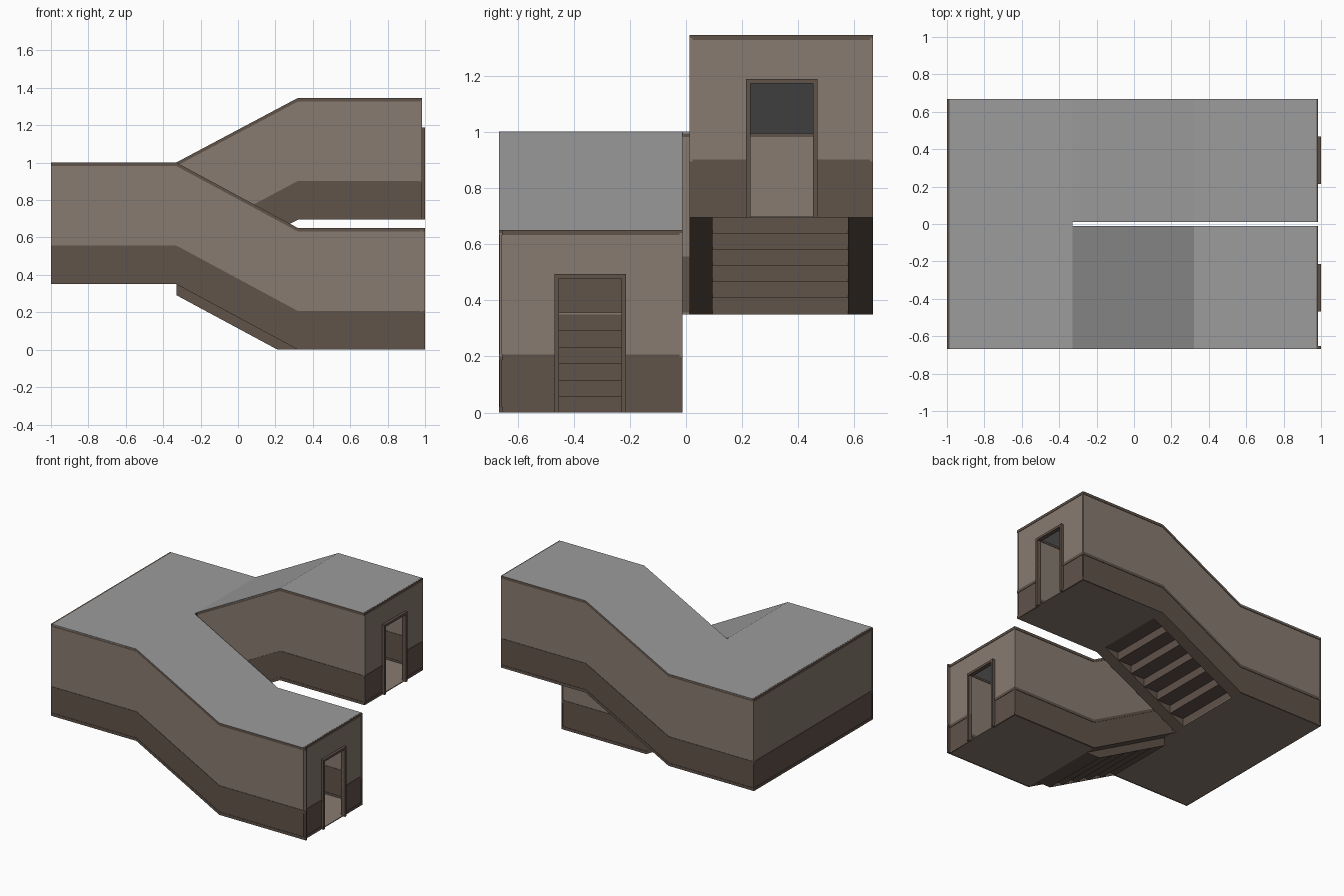
import bpy, bmesh

if "Cube" in bpy.data.objects:
    bpy.data.objects.remove(bpy.data.objects["Cube"])


def material(name, rgb):
    m = bpy.data.materials.new(name)
    lin = [((c / 255 + 0.055) / 1.055) ** 2.4 for c in rgb]
    m.diffuse_color = (*lin, 1)
    m.use_nodes = True
    m.node_tree.nodes["Principled BSDF"].inputs["Base Color"].default_value = m.diffuse_color
    return m


TAN = material("tan plaster", (136, 123, 112))
BROWN = material("dark brown panel", (97, 83, 74))
GREY = material("grey roof", (156, 156, 156))


def prism(name, profile, y0, y1, mat):
    """Extrude an xz profile from y0 to y1."""
    bm = bmesh.new()
    y0, y1 = min(y0, y1), max(y0, y1)
    face = bm.faces.new([bm.verts.new((x, y0, z)) for x, z in profile])
    out = bmesh.ops.extrude_face_region(bm, geom=[face])
    verts = [v for v in out["geom"] if isinstance(v, bmesh.types.BMVert)]
    bmesh.ops.translate(bm, verts=verts, vec=(0, y1 - y0, 0))
    bmesh.ops.recalc_face_normals(bm, faces=bm.faces)
    return finish(name, bm, mat)


def finish(name, bm, mat):
    me = bpy.data.meshes.new(name)
    bm.to_mesh(me)
    bm.free()
    me.materials.append(mat)
    ob = bpy.data.objects.new(name, me)
    bpy.context.collection.objects.link(ob)
    return ob


def band(name, path, d0, d1, y0, y1, mat):
    """Strip following a floor line, between two heights above it."""
    prism(name, [(x, z + d0) for x, z in path] +
          [(x, z + d1) for x, z in reversed(path)], y0, y1, mat)


def box(name, x0, x1, y0, y1, z0, z1, mat):
    prism(name, [(x0, z0), (x1, z0), (x1, z1), (x0, z1)], y0, y1, mat)


# Key dimensions
XA, XB, XE = -0.33, 0.32, 0.985      # stair start, stair end, wing end
MID, RISE, H = 0.35, 0.345, 0.65     # landing floor, flight rise, wall height
OUT, INN = 0.667, 0.012              # outer and inner wall planes
STEPS = 6
# wall layers: name, low, high, surface inset, material
LAYERS = [("wainscot", 0, 0.2, 0.003, BROWN), ("plaster", 0.2, H - 0.01, 0.003, TAN),
          ("base_trim", 0, 0.02, 0, BROWN), ("rail_trim", 0.187, 0.207, 0, BROWN),
          ("top_trim", H - 0.018, H, 0, BROWN)]

for side, s, rise, xend in (("lower", -1, -RISE + -0.005, 1.0), ("upper", 1, RISE, XE)):
    zf = MID + rise
    path = [(-1, MID), (XA, MID), (XB, zf), (xend, zf)]

    # Long outer wall and short inner wall of the wing
    for n, d0, d1, inset, mat in LAYERS:
        band(f"{side}_outer_{n}", path, d0, d1, s * (OUT - inset),
             s * (OUT - 0.014 + inset), mat)
        band(f"{side}_inner_{n}", [(XA, MID), (XB, zf), (XE, zf)], d0, d1,
             s * (INN + inset), s * (INN + 0.014 - inset), mat)

        # End wall pieces either side of the doorway
        for a, b in ((INN, 0.23), (0.452, OUT)):
            box(f"{side}_end_{n}", XE - 0.012 + inset, XE - inset, s * a, s * b,
                zf + d0, zf + d1, mat)
    box(f"{side}_over_door", XE - 0.009, XE - 0.003, s * 0.23, s * 0.452,
        zf + 0.48, zf + H - 0.01, TAN)
    box(f"{side}_over_door_trim", XE - 0.012, XE, s * 0.23, s * 0.452,
        zf + H - 0.018, zf + H, BROWN)

    # Door frame
    for a, b in ((0.213, 0.23), (0.452, 0.468)):
        box(f"{side}_door_jamb", 0.97, 1.0, s * a, s * b, zf, zf + 0.494, BROWN)
    box(f"{side}_door_head", 0.97, 1.0, s * 0.23, s * 0.452, zf + 0.478, zf + 0.494, BROWN)

    # Roof and floor of the wing
    band(f"{side}_roof", [(XA, MID), (XB, zf), (XE - 0.01, zf)], H - 0.006, H + 0.001,
         s * INN, s * OUT, GREY)
    box(f"{side}_floor", XB, XE, s * INN, s * OUT, zf, zf + 0.006, TAN)

    # Sloped strips beside the stair, with stringer plates
    dx, dz = (XB - XA) / STEPS, rise / STEPS
    for a, b in ((INN, 0.09), (0.582, OUT - 0.003)):
        band(f"{side}_stair_strip", [(XA, MID), (XB, zf)], 0, 0.006, s * a, s * b, BROWN)
    for y in (0.09, 0.577):
        prism(f"{side}_stringer", [(XA, MID), (XA, MID + dz), (XB - dx, zf), (XB, zf)],
              s * y, s * (y + 0.005), BROWN)

    # Steps as a thin folded sheet, open underneath
    line = [(XA, MID)]
    for i in range(STEPS):
        z = MID + dz * (i + 1)
        line += [(XA + dx * i, z), (XA + dx * (i + 1), z)]
    bm = bmesh.new()
    rows = [[bm.verts.new((x, s * y, z)) for y in (0.09, 0.582)] for x, z in line]
    for p, q in zip(rows, rows[1:]):
        bm.faces.new((p[0], p[1], q[1], q[0]) if s < 0 else (p[0], q[0], q[1], p[1]))
    finish(f"{side}_steps", bm, BROWN)

# Landing: floor, roof, far wall and the narrow wall between the wings
box("landing_floor", -0.999, XA, -OUT + 0.002, OUT - 0.002, MID, MID + 0.006, TAN)
box("landing_roof", -0.987, XA, -OUT, OUT, MID + H - 0.006, MID + H + 0.001, GREY)
for n, d0, d1, inset, mat in LAYERS:
    box(f"landing_{n}", -1 + inset, -0.986 - inset, -OUT, OUT, MID + d0, MID + d1, mat)
    box(f"divider_{n}", XA - 0.012 + inset, XA - inset, -INN - 0.01, INN + 0.01,
        MID + d0, MID + d1, mat)
